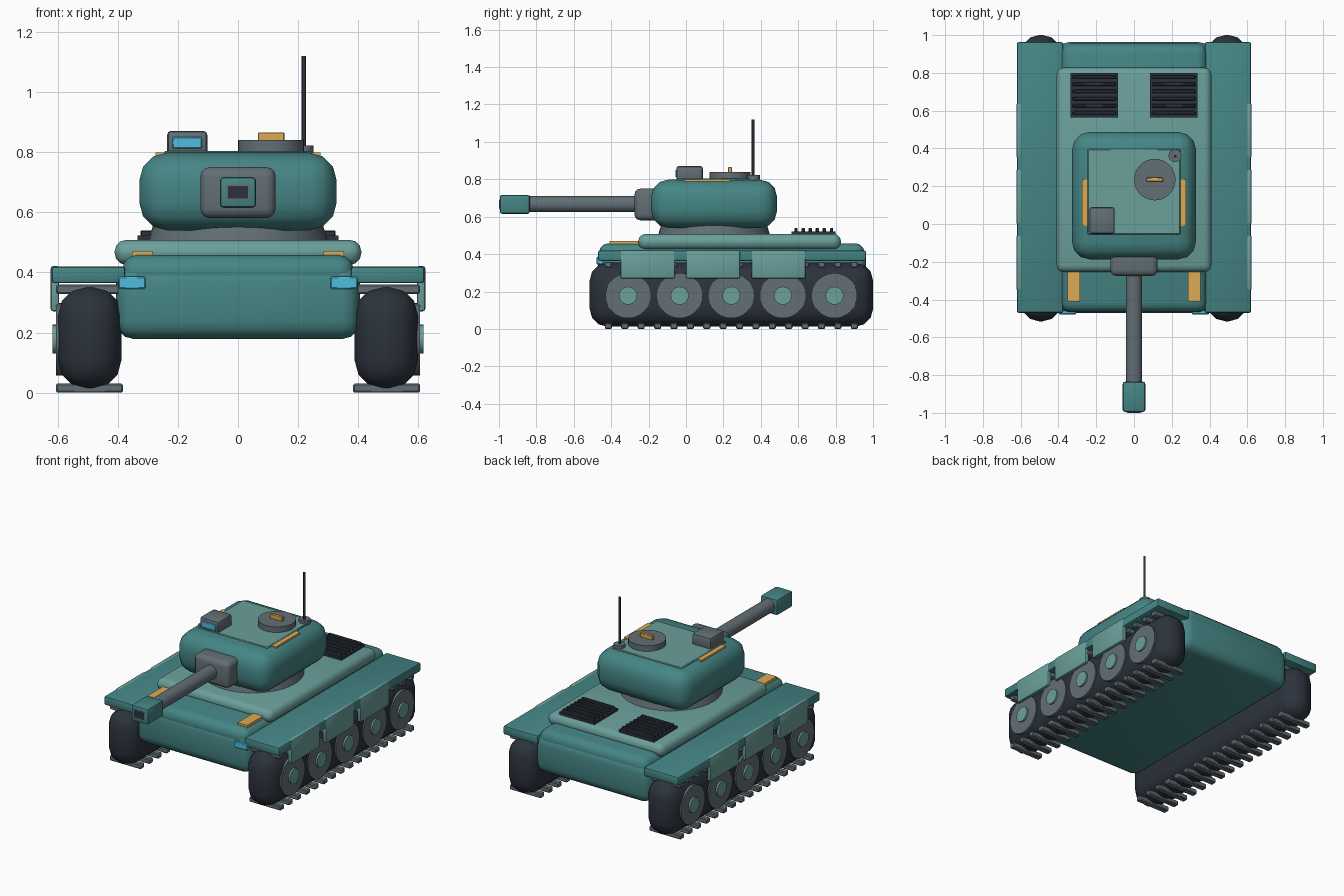
import bpy, bmesh, math
from mathutils import Matrix, Vector

if "Cube" in bpy.data.objects:
    bpy.data.objects.remove(bpy.data.objects["Cube"])


def paint(name, hexcode):
    m = bpy.data.materials.new(name)
    rgb = [(int(hexcode[i:i + 2], 16) / 255) ** 2.2 for i in (0, 2, 4)]
    m.diffuse_color = (*rgb, 1)
    m.use_nodes = True
    m.node_tree.nodes["Principled BSDF"].inputs["Base Color"].default_value = m.diffuse_color
    return m


TEAL = paint("teal", "478484")
LIGHT = paint("light_teal", "6A9E9A")
DARK = paint("dark", "30363F")
GREY = paint("grey", "626E74")
GOLD = paint("gold", "DDAA55")
BLUE = paint("blue", "50BCDA")


def finish(name, bm, mat):
    me = bpy.data.meshes.new(name)
    bm.to_mesh(me)
    bm.free()
    me.materials.append(mat)
    ob = bpy.data.objects.new(name, me)
    bpy.context.collection.objects.link(ob)
    bpy.ops.object.select_all(action='DESELECT')
    ob.select_set(True)
    bpy.context.view_layer.objects.active = ob
    bpy.ops.object.shade_smooth_by_angle(angle=math.radians(40))
    return ob


def bevel(bm, width, segs):
    if width:
        bmesh.ops.bevel(bm, geom=bm.edges[:], offset=width, segments=segs,
                        profile=0.5, affect='EDGES', clamp_overlap=True)


def box(name, x, y, z, mat, width=0.0, segs=3):
    """Bevelled box from (min, max) ranges."""
    bm = bmesh.new()
    size = [r[1] - r[0] for r in (x, y, z)]
    mid = Vector([(r[0] + r[1]) / 2 for r in (x, y, z)])
    bmesh.ops.create_cube(bm, size=1,
                          matrix=Matrix.Translation(mid) @ Matrix.Diagonal((*size, 1)))
    bevel(bm, width, segs)
    return finish(name, bm, mat)


def cyl(name, a, b, r, mat, sides=32, r2=None):
    """Cylinder or cone from point a to point b."""
    a, b = Vector(a), Vector(b)
    rot = (b - a).to_track_quat('Z', 'Y').to_matrix().to_4x4()
    bm = bmesh.new()
    bmesh.ops.create_cone(bm, cap_ends=True, segments=sides, radius1=r,
                          radius2=r if r2 is None else r2, depth=(b - a).length,
                          matrix=Matrix.Translation((a + b) / 2) @ rot)
    return finish(name, bm, mat)


def sided(s, lo, hi):
    return (lo, hi) if s > 0 else (-hi, -lo)


# Hull
box("lower_hull", (-.405, .405), (-.47, .963), (.178, .43), TEAL, .06)
box("upper_hull", (-.385, .385), (-.465, .955), (.34, .458), TEAL, .05)
box("engine_deck", (-.41, .41), (-.255, .828), (.425, .508), LIGHT, .038)

for s, side in ((-1, "left"), (1, "right")):
    # Running gear
    box(side + "_track", sided(s, .388, .598), (-.515, 1), (.012, .354), DARK, .095)
    for i in range(16):
        y = -.415 + i * 1.315 / 15
        for row, z in (("lower", 0), ("upper", .328)):
            box(f"{side}_{row}_tread_{i}", sided(s, .383, .605),
                (y - .019, y + .019), (z, z + .031), GREY, .005, 1)
    for i in range(5):
        y = -.31 + i * .276
        cyl(f"{side}_wheel_{i}", (s * .55, y, .178), (s * .606, y, .178), .121, GREY)
        cyl(f"{side}_hub_{i}", (s * .59, y, .178), (s * .617, y, .178), .048, LIGHT, 24)

    # Fender and side skirts
    box(side + "_fender", sided(s, .375, .62), (-.47, .963), (.364, .42), TEAL, .01, 2)
    for i in range(3):
        y = -.205 + i * .35
        box(f"{side}_skirt_{i}", sided(s, .595, .623), (y - .145, y + .145),
            (.27, .422), LIGHT, .009, 2)

    # Front lights and gold markings
    box(side + "_headlight", sided(s, .307, .398), (-.478, -.44), (.345, .386), BLUE, .004, 1)
    box(side + "_hull_stripe", sided(s, .285, .353), (-.41, -.25), (.45, .471), GOLD)
    box(side + "_turret_stripe", sided(s, .235, .275), (-.01, .235), (.775, .799), GOLD)

    # Engine vents
    box(side + "_vent", sided(s, .085, .335), (.565, .80), (.50, .522), DARK)
    for i in range(6):
        y = .588 + i * .038
        box(f"{side}_vent_slat_{i}", sided(s, .095, .325), (y - .009, y + .009),
            (.515, .54), DARK, .004, 1)

# Turret
cyl("turret_ring", (0, .15, .50), (0, .15, .565), .30, GREY, 40, .28)
box("turret", (-.328, .328), (-.187, .487), (.54, .798), TEAL, .092)
box("turret_roof", (-.245, .245), (-.055, .397), (.785, .804), LIGHT, .004, 1)

# Gun
box("mantlet", (-.125, .125), (-.275, -.13), (.581, .75), GREY, .03)
cyl("barrel", (0, -.25, .667), (0, -.86, .667), .043, GREY)
box("muzzle", (-.06, .06), (-.995, -.835), (.615, .717), TEAL, .012, 2)
box("muzzle_rim", (-.04, .04), (-.998, -.95), (.639, .693), GREY)
box("muzzle_bore", (-.034, .034), (-1, -.95), (.645, .687), DARK)

# Hatch, sight and antenna
cyl("hatch", (.11, .235, .79), (.11, .235, .84), .11, GREY)
box("hatch_handle", (.066, .154), (.225, .245), (.835, .866), GOLD, .003, 1)
box("sight", (-.236, -.102), (-.052, .09), (.79, .871), GREY, .014, 2)
box("sight_lens", (-.218, -.12), (-.057, -.02), (.812, .85), BLUE, .003, 1)
cyl("antenna_base", (.217, .362, .78), (.217, .362, .822), .034, GREY, 20)
cyl("antenna", (.219, .358, .81), (.219, .358, 1.12), .007, DARK, 12)
